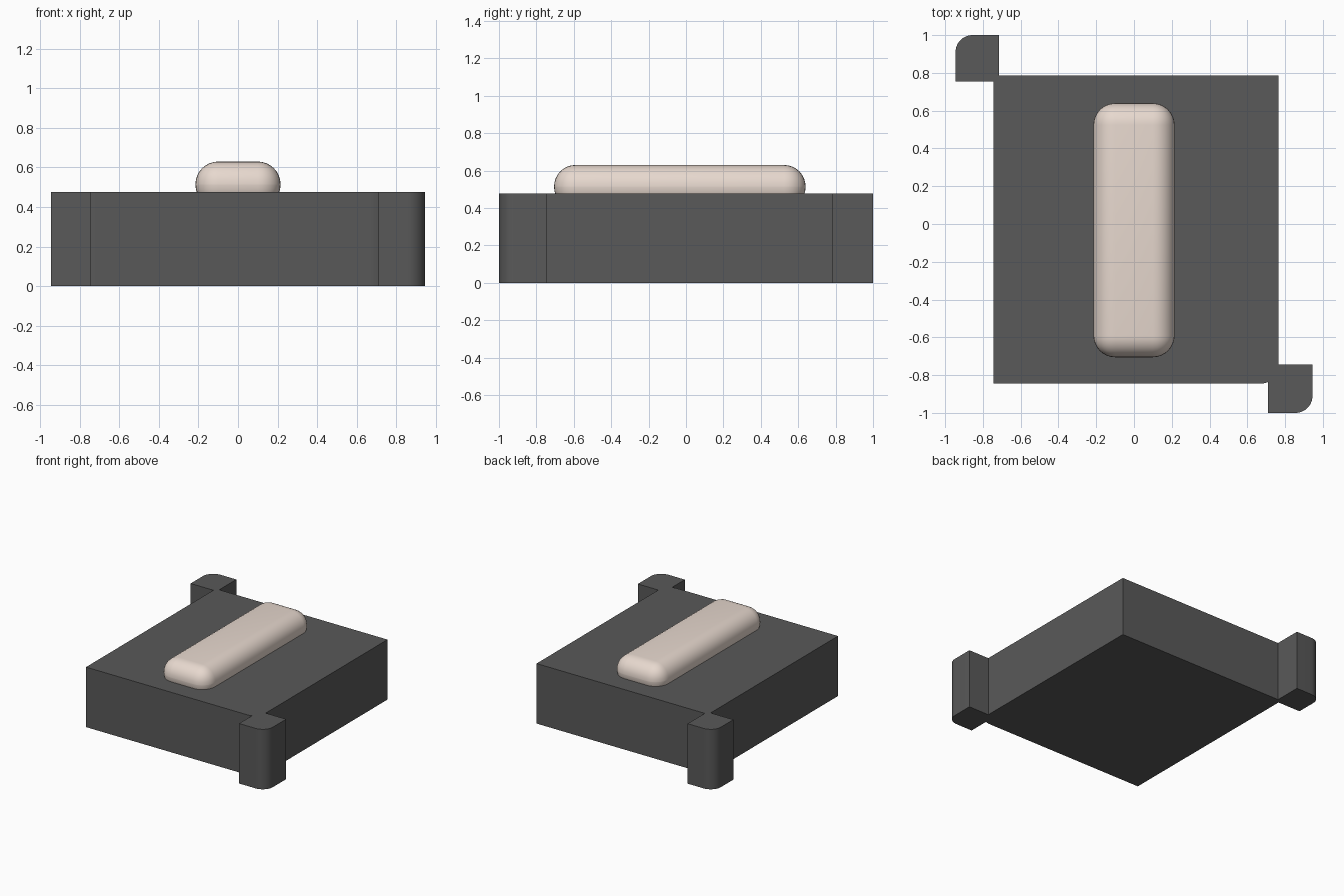
import bpy, bmesh
from math import sin, cos, pi

if "Cube" in bpy.data.objects:
    bpy.data.objects.remove(bpy.data.objects["Cube"])


def material(name, color):
    m = bpy.data.materials.new(name)
    m.diffuse_color = (*color, 1)
    m.use_nodes = True
    m.node_tree.nodes["Principled BSDF"].inputs["Base Color"].default_value = m.diffuse_color
    return m


def finish(name, bm, mat, angle):
    bmesh.ops.recalc_face_normals(bm, faces=bm.faces[:])
    mesh = bpy.data.meshes.new(name)
    bm.to_mesh(mesh)
    bm.free()
    mesh.materials.append(mat)
    ob = bpy.data.objects.new(name, mesh)
    bpy.context.collection.objects.link(ob)
    bpy.ops.object.select_all(action='DESELECT')
    ob.select_set(True)
    bpy.context.view_layer.objects.active = ob
    bpy.ops.object.shade_smooth_by_angle(angle=angle)
    return ob


def arc(cx, cy, r, start, end, n=10):
    angles = [start + (end - start) * i / n for i in range(n + 1)]
    return [(cx + r * cos(a), cy + r * sin(a)) for a in angles]


dark = material("dark_grey", (0.1, 0.1, 0.1))
cream = material("cream", (0.8, 0.69, 0.62))

# Base block with a rounded lug at two opposite corners
outline = [(-0.745, -0.845)]
outline += [(0.67, -0.845), (0.69, -0.843), (0.71, -0.837)]
outline += [(0.71, -1.0)]
outline += arc(0.855, -0.91, 0.09, -pi / 2, 0)
outline += [(0.945, -0.745), (0.765, -0.745), (0.765, 0.785), (-0.715, 0.785), (-0.715, 1.0)]
outline += arc(-0.855, 0.91, 0.09, pi / 2, pi)
outline += [(-0.945, 0.755), (-0.745, 0.755)]

bm = bmesh.new()
face = bm.faces.new([bm.verts.new((x, y, 0)) for x, y in outline])
ext = bmesh.ops.extrude_face_region(bm, geom=[face], use_keep_orig=True)
top = [v for v in ext["geom"] if isinstance(v, bmesh.types.BMVert)]
bmesh.ops.translate(bm, verts=top, vec=(0, 0, 0.477))
finish("base", bm, dark, pi / 6)

# Raised rounded bar, sunk into the top of the base
bm = bmesh.new()
bmesh.ops.create_cube(bm, size=1)
bmesh.ops.scale(bm, vec=(0.43, 1.345, 0.232), verts=bm.verts[:])
bmesh.ops.translate(bm, vec=(0, -0.033, 0.514), verts=bm.verts[:])
bmesh.ops.bevel(bm, geom=bm.edges[:], offset=0.115, segments=8, profile=0.5,
                affect='EDGES', clamp_overlap=True)
finish("rounded_bar", bm, cream, pi / 4)
